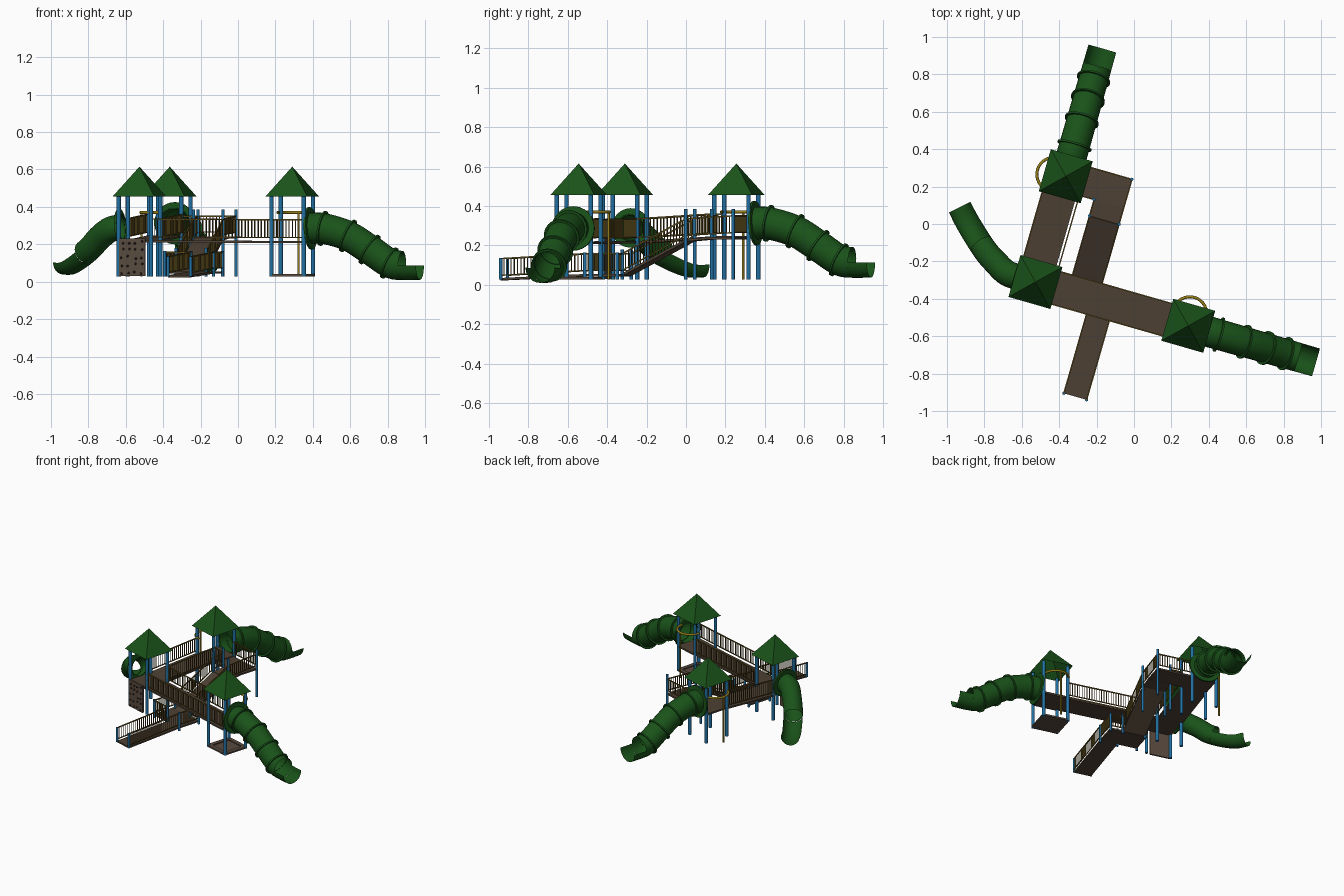
import bpy, bmesh, math, random
from mathutils import Vector, Matrix

if "Cube" in bpy.data.objects:
    bpy.data.objects.remove(bpy.data.objects["Cube"])

random.seed(4)
# Local frame: origin under corner tower, u along one bridge, v along the other
M = Matrix.Translation((-0.527, -0.31, 0)) @ Matrix.Rotation(math.radians(-16), 4, 'Z')
UP = Vector((0, 0, 1))


def material(name, c):
    m = bpy.data.materials.new(name)
    m.diffuse_color = (*c, 1)
    m.use_nodes = True
    m.node_tree.nodes["Principled BSDF"].inputs["Base Color"].default_value = m.diffuse_color
    return m


GREEN = material("green", (0.01, 0.085, 0.01))
BLUE = material("blue", (0.015, 0.16, 0.36))
BROWN = material("brown", (0.075, 0.052, 0.033))
RAIL = material("rail", (0.13, 0.085, 0.015))
YELLOW = material("yellow", (0.30, 0.21, 0.01))
TAN = material("tan", (0.10, 0.07, 0.05))
DARK = material("dark", (0.03, 0.02, 0.015))


def finish(name, bm, mat, smooth=False):
    bm.transform(M)
    me = bpy.data.meshes.new(name)
    bm.to_mesh(me)
    bm.free()
    ob = bpy.data.objects.new(name, me)
    me.materials.append(mat)
    bpy.context.collection.objects.link(ob)
    if smooth:
        bpy.ops.object.select_all(action='DESELECT')
        ob.select_set(True)
        bpy.context.view_layer.objects.active = ob
        bpy.ops.object.shade_smooth_by_angle(angle=math.radians(40))
    return ob


def beam(bm, a, b, w, h):
    """Box from a to b, w wide and h tall."""
    a, b = Vector(a), Vector(b)
    d = (b - a).normalized()
    s = d.cross(UP)
    s = s.normalized() if s.length > 1e-4 else Vector((1, 0, 0))
    t = s.cross(d)
    rings = [[bm.verts.new(p + s * w / 2 * i + t * h / 2 * j)
              for i, j in ((-1, -1), (1, -1), (1, 1), (-1, 1))] for p in (a, b)]
    for k in range(4):
        bm.faces.new((rings[0][k], rings[0][(k + 1) % 4], rings[1][(k + 1) % 4], rings[1][k]))
    bm.faces.new(rings[0][::-1])
    bm.faces.new(rings[1])


def deck(name, a, b, width, thick=0.012):
    bm = bmesh.new()
    off = Vector((0, 0, thick / 2))
    beam(bm, Vector(a) - off, Vector(b) - off, width, thick)
    finish(name, bm, BROWN)


def railing(name, a, b, height=0.095, gap=0.018):
    bm = bmesh.new()
    a, b = Vector(a), Vector(b)
    lo, hi = UP * 0.018, UP * (0.018 + height)
    beam(bm, a + lo, b + lo, 0.006, 0.006)
    beam(bm, a + hi, b + hi, 0.007, 0.007)
    n = max(2, round((b - a).length / gap))
    for i in range(n + 1):
        p = a.lerp(b, i / n)
        beam(bm, p + lo, p + hi, 0.004, 0.004)
    finish(name, bm, RAIL)


def post(name, u, v, top, bottom=0.028, r=0.0115, mat=BLUE):
    bm = bmesh.new()
    bmesh.ops.create_cone(bm, cap_ends=True, segments=14, radius1=r, radius2=r, depth=top - bottom,
                          matrix=Matrix.Translation((u, v, (top + bottom) / 2)))
    finish(name, bm, mat, True)


def smooth_path(pts, n=5):
    pts = [Vector(p) for p in pts]
    e = [2 * pts[0] - pts[1]] + pts + [2 * pts[-1] - pts[-2]]
    out = []
    for i in range(1, len(e) - 2):
        p0, p1, p2, p3 = e[i - 1:i + 3]
        for k in range(n):
            t = k / n
            out.append(0.5 * (2 * p1 + (p2 - p0) * t + (2 * p0 - 5 * p1 + 4 * p2 - p3) * t * t
                              + (3 * p1 - p0 - 3 * p2 + p3) * t ** 3))
    return out + [pts[-1]]


def sweep(bm, path, radii, t0=0.0, t1=2 * math.pi, seg=24, loop=False):
    """Sweep an arc along a path."""
    rings, n = [], len(path)
    full = t1 - t0 > 6.2
    for i, p in enumerate(path):
        d = (path[(i + 1) % n] - path[i - 1]) if loop else (path[min(i + 1, n - 1)] - path[max(i - 1, 0)])
        s = d.normalized().cross(UP).normalized()
        t = s.cross(d.normalized())
        rings.append([bm.verts.new(p + radii[i] * (math.cos(a) * s + math.sin(a) * t))
                      for a in (t0 + (t1 - t0) * k / seg for k in range(seg + (not full)))])
    for i in range(n if loop else n - 1):
        A, B = rings[i], rings[(i + 1) % n]
        for k in range(seg):
            j = (k + 1) % len(A)
            bm.faces.new((A[k], A[j], B[j], B[k]))


def collar(bm, p, d, r, r2, w):
    """Square-edged ring around a slide joint."""
    d = d.normalized() * w / 2
    s = d.cross(UP).normalized()
    t = s.cross(d.normalized())
    prof = [(r, -1), (r2, -1), (r2, 1), (r, 1)]
    rings = [[bm.verts.new(p + d * o + q * (math.cos(a) * s + math.sin(a) * t)) for q, o in prof]
             for a in (2 * math.pi * k / 24 for k in range(24))]
    for k in range(24):
        A, B = rings[k], rings[(k + 1) % 24]
        for j in range(4):
            bm.faces.new((A[j], A[(j + 1) % 4], B[(j + 1) % 4], B[j]))


def slide(name, pts, r0, r1, open_from, joints):
    path = smooth_path(pts)
    n = len(path)
    radii = [r0 + (r1 - r0) * i / (n - 1) for i in range(n)]
    cut = int(open_from * (n - 1))
    bm = bmesh.new()
    sweep(bm, path[:cut + 1], radii[:cut + 1])
    sweep(bm, path[cut:], radii[cut:], math.pi, 2 * math.pi, 12)
    finish(name + "_tube", bm, GREEN, True)
    bm = bmesh.new()
    collar(bm, path[1], path[2] - path[0], r0 - 0.005, r0 + 0.03, 0.012)
    for j in joints:
        i = int(j * 5)
        collar(bm, path[i], path[i + 1] - path[i - 1], radii[i] - 0.003, radii[i] + 0.012, 0.010)
    finish(name + "_collars", bm, GREEN, True)


# Towers: posts, floor, hipped roof
ZA, ZB, ZC = 0.222, 0.247, 0.218
TOWERS = {"corner": (0, 0, ZA), "back": (0, 0.588, ZB), "right": (0.85, 0, ZC)}
for nm, (u, v, z) in TOWERS.items():
    for i, (a, b) in enumerate(((-1, -1), (1, -1), (1, 1), (-1, 1))):
        post(f"{nm}_tower_post_{i}", u + a * 0.09, v + b * 0.09, 0.458)
    deck(nm + "_tower_floor", (u - 0.095, v, z), (u + 0.095, v, z), 0.19)
    bm = bmesh.new()
    bmesh.ops.create_cone(bm, cap_ends=False, segments=4, radius1=0.1165 * math.sqrt(2), radius2=0,
                          depth=0.16, matrix=Matrix.Translation((u, v, 0.535)) @ Matrix.Rotation(math.pi / 4, 4, 'Z'))
    finish(nm + "_tower_roof", bm, GREEN)

# Bridges and their railings
deck("front_bridge", (0.09, 0, ZA), (0.76, 0, ZC), 0.175)
deck("side_bridge", (-0.008, 0.09, ZA), (-0.008, 0.5, ZB), 0.185)
for i, s in enumerate((-1, 1)):
    railing(f"front_bridge_rail_{i}", (0.09, s * 0.09, ZA), (0.76, s * 0.09, ZC))
    railing(f"side_bridge_rail_{i}", (s * 0.098, 0.09, ZA), (s * 0.098, 0.5, ZB))
railing("right_tower_rail", (0.77, -0.09, ZC), (0.93, -0.09, ZC))

# Ramp: upper platform, steep run, low landing, entry run
ZL, ZR = 0.055, 0.232
deck("upper_platform", (0.09, 0.59, ZB - 0.005), (0.345, 0.59, ZB - 0.005), 0.16)
deck("upper_run", (0.2625, 0.52, ZB - 0.006), (0.2625, 0.42, ZR), 0.165)
deck("steep_ramp", (0.2625, 0.42, ZR), (0.2625, 0.08, ZL), 0.165)
deck("low_landing", (0.165, 0, ZL), (0.437, 0, ZL), 0.175)
deck("entry_ramp", (0.3735, -0.085, ZL), (0.3735, -0.53, 0.035), 0.127)
RAILS = [
    ((0.09, 0.67, ZB), (0.345, 0.67, ZB)), ((0.345, 0.67, ZB), (0.345, 0.42, ZR)),
    ((0.09, 0.51, ZB), (0.18, 0.51, ZB)), ((0.18, 0.51, ZB), (0.18, 0.42, ZR)),
    ((0.18, 0.42, ZR), (0.18, 0.085, ZL)), ((0.345, 0.42, ZR), (0.345, 0.085, ZL)),
    ((0.165, 0.085, ZL), (0.165, -0.086, ZL)), ((0.165, -0.086, ZL), (0.31, -0.086, ZL)),
    ((0.437, -0.086, ZL), (0.437, 0.085, ZL)), ((0.345, 0.085, ZL), (0.437, 0.085, ZL)),
    ((0.31, -0.086, ZL), (0.31, -0.53, 0.03)), ((0.437, -0.086, ZL), (0.437, -0.53, 0.03)),
]
for i, (a, b) in enumerate(RAILS):
    railing(f"ramp_rail_{i}", a, b, 0.085)
for i, (u, v, t) in enumerate([(0.345, 0.67, 0.385), (0.345, 0.42, 0.385), (0.18, 0.51, 0.385),
                               (0.18, 0.42, 0.385), (0.18, 0.085, 0.18), (0.345, 0.085, 0.18),
                               (0.165, -0.086, 0.165), (0.31, -0.086, 0.165), (0.437, -0.086, 0.165),
                               (0.437, 0.085, 0.165), (0.31, -0.53, 0.135), (0.437, -0.53, 0.135)]):
    post(f"ramp_post_{i}", u, v, t, r=0.0085)

# Two straight tube slides and one curved slide
SIDE = [(0.085, 0.285), (0.17, 0.285), (0.31, 0.245), (0.43, 0.172), (0.54, 0.10), (0.61, 0.087), (0.71, 0.087)]
slide("right_slide", [(0.85 + w, 0, z) for w, z in SIDE], 0.083, 0.077, 0.84, (1, 2, 3, 4))
slide("back_slide", [(0, 0.588 + w, z + 0.027) for w, z in SIDE], 0.083, 0.077, 0.84, (1, 2, 3, 4))
CURVED = [(-0.615, -0.285, 0.29), (-0.68, -0.262, 0.28), (-0.74, -0.205, 0.235), (-0.80, -0.135, 0.17),
          (-0.885, 0.0, 0.107), (-0.932, 0.09, 0.102)]
slide("curved_slide", [M.inverted() @ Vector(p) for p in CURVED], 0.07, 0.064, 0.66, ())

# Sliding poles with half-ring hoops
for nm, (u, v), ang in (("right", (0.84, 0.065), 0), ("back", (-0.065, 0.58), math.pi / 2)):
    arc = [Vector((u + 0.09 * math.cos(a), v + 0.09 * math.sin(a), 0.37))
           for a in (ang + math.pi * k / 16 for k in range(17))]
    bm = bmesh.new()
    sweep(bm, arc, [0.008] * 17, seg=10)
    finish(nm + "_pole_hoop", bm, YELLOW, True)
    post(nm + "_sliding_pole", arc[8].x, arc[8].y, 0.37, r=0.006, mat=YELLOW)

# Climbing wall with holds
bm = bmesh.new()
beam(bm, (-0.012, -0.1, 0.03), (-0.012, -0.1, 0.232), 0.145, 0.012)
finish("climbing_wall", bm, TAN)
bm = bmesh.new()
for i in range(4):
    for j in range(5):
        bmesh.ops.create_icosphere(bm, subdivisions=1, radius=0.007, matrix=Matrix.Translation(
            (-0.065 + 0.035 * i + random.uniform(-.008, .008), -0.108, 0.05 + 0.04 * j + random.uniform(-.008, .008))))
finish("climbing_holds", bm, DARK)

# Ground frame under the right tower
bm = bmesh.new()
for s in (-1, 1):
    beam(bm, (0.755, s * 0.085, 0.034), (0.945, s * 0.085, 0.034), 0.03, 0.012)
    beam(bm, (0.85 + s * 0.085, -0.08, 0.034), (0.85 + s * 0.085, 0.08, 0.034), 0.03, 0.012)
beam(bm, (0.78, 0, 0.031), (0.92, 0, 0.031), 0.14, 0.004)
finish("ground_frame", bm, TAN)
